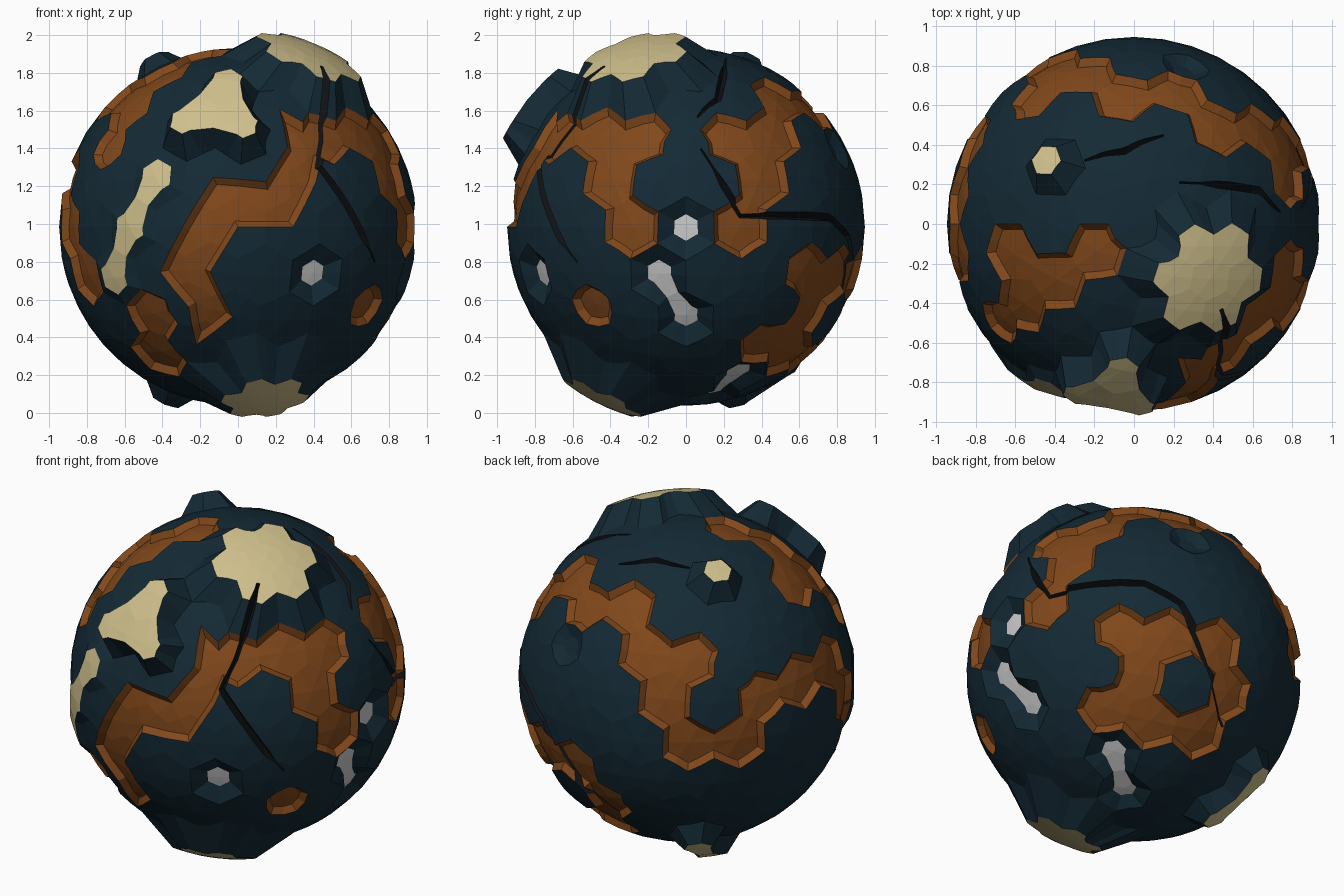
import bpy, bmesh
from math import sin, cos, radians, sqrt
from mathutils import Vector

if "Cube" in bpy.data.objects:
    bpy.data.objects.remove(bpy.data.objects["Cube"])

R, ZC = 0.947, 0.985


def material(name, rgb):
    m = bpy.data.materials.new(name)
    m.diffuse_color = (*rgb, 1)
    m.use_nodes = True
    m.node_tree.nodes["Principled BSDF"].inputs["Base Color"].default_value = m.diffuse_color
    return m


MATS = [material("dark_ground", (0.007, 0.023, 0.036)),
        material("orange_valley", (0.22, 0.065, 0.011)),
        material("cream_peak", (0.62, 0.52, 0.26)),
        material("white_basin", (0.75, 0.75, 0.72)),
        material("black_crack", (0.006, 0.007, 0.009))]


# View directions used to place features on the sphere
def view(az, el, ox=0, oy=0, s=1):
    a, e = radians(az), radians(el)
    c = Vector((cos(a) * cos(e), sin(a) * cos(e), sin(e)))
    r = Vector((-sin(a), cos(a), 0))
    return c, r, c.cross(r), ox, oy, s


VIEWS = {"front": view(-90, 0, 0, ZC), "right": view(0, 0, 0, ZC), "top": view(-90, 90),
         "back_left": view(125, 28, 689, 672, 181), "below": view(55, -28, 1134, 677, 177)}


def on_sphere(name, x, y):
    c, r, u, ox, oy, s = VIEWS[name]
    a, b = (x - ox) / s, (y - oy) / s
    if s > 1:
        b = -b
    return (a * r + b * u + sqrt(max(0, R * R - a * a - b * b)) * c).normalized()


def polar(az, lat):
    a, e = radians(az), radians(lat)
    return Vector((cos(a) * cos(e), sin(a) * cos(e), sin(e)))


# Coarse ball: its vertices are hexagon tile centres
coarse = bmesh.new()
bmesh.ops.create_icosphere(coarse, subdivisions=3, radius=1)
coarse.verts.ensure_lookup_table()
centres = [v.co.normalized() for v in coarse.verts]
tri_dirs = [f.calc_center_median().normalized() for f in coarse.faces]


def nearest(dirs, d):
    return max(range(len(dirs)), key=lambda i: dirs[i].dot(d))


# Fine ball: every coarse triangle split in six so hexagons and triangles can both be painted
bm = bmesh.new()
hub = [bm.verts.new(c * R) for c in centres]
mids = {e.index: bm.verts.new((e.verts[0].co + e.verts[1].co).normalized() * R)
        for e in coarse.edges}
cell, tri = {}, {}
for i, f in enumerate(list(coarse.faces)):
    mid_c = bm.verts.new(tri_dirs[i] * R)
    for lp in f.loops:
        a, b = lp.vert.index, lp.link_loop_next.vert.index
        m = mids[lp.edge.index]
        for verts, owner in (((hub[a], m, mid_c), a), ((m, hub[b], mid_c), b)):
            nf = bm.faces.new(verts)
            cell[nf], tri[nf] = owner, i
coarse.free()
used = set()


# Peaks and basins: tile groups lifted or sunk, with the top shrunk
def plateau(dirs, height, mat, pinch=0.55, shrink=0.0, ring=False):
    ids = {nearest(centres, d.normalized()) for d in dirs}
    if ring:
        c0 = centres[next(iter(ids))]
        ids |= {i for i, c in enumerate(centres) if c.dot(c0) > cos(radians(23))}
    faces = [f for f in cell if cell[f] in ids and f not in used]
    if not faces:
        return
    used.update(faces)
    bmesh.ops.inset_region(bm, faces=faces, thickness=0.002, use_even_offset=True)
    inner = set(faces)
    mid = sum((centres[i] for i in ids), Vector()) / len(ids)
    moves = {}
    for v in {v for f in faces for v in f.verts}:
        p = v.co / R
        if any(f not in inner for f in v.link_faces):
            own = {cell[f] for f in v.link_faces if f in inner}
            p = p.lerp(sum((centres[i] for i in own), Vector()) / len(own), pinch)
        moves[v] = p.lerp(mid, shrink).normalized() * (R + height)
    for v, p in moves.items():
        v.co = p
    for f in faces:
        f.material_index = mat


plateau([polar(-36, 61)], 0.105, 2, 0.0, 0.4, True)       # summit peak
plateau([polar(288, -61)], 0.098, 2, 0.0, 0.53, True)     # underside peak
plateau([polar(144, 58.3)], 0.10, 2)
tre = polar(262, 37)
plateau(sorted(centres, key=lambda c: -c.dot(tre))[:3], 0.13, 2)
plateau([polar(234, 0), on_sphere("front", -0.49, 1.25), on_sphere("front", -0.66, 0.72)],
        0.03, 2, 0.45)
plateau([polar(144, -60), polar(132, -44)], 0.09, 2)
plateau([polar(0, 0)], -0.06, 3)
plateau([on_sphere("right", -0.14, 0.73), on_sphere("right", 0, 0.5)], -0.06, 3)
plateau([polar(296, -16)], -0.06, 3)
plateau([polar(36, -74), polar(36, -58)], -0.05, 3)
plateau([on_sphere("back_left", 556, 665)], -0.04, 0)
plateau([on_sphere("below", 1190, 550)], -0.04, 0)

# Orange valleys made from hexagon tiles
HEX = {
    "right": [(-.62, 1.5), (-.4, 1.48), (-.15, 1.45), (.12, 1.45), (.35, 1.42), (.5, 1.6),
              (-.38, 1.2), (-.42, 1.0), (-.48, .55), (.5, 1.25), (.4, .9), (.55, .7), (.45, .45)],
    "front": [(-.68, 1.47), (-.55, 1.66), (-.92, .9), (-.85, .72), (-.4, .47), (-.35, .28)],
    "top": [(-.5, .68), (-.3, .77), (-.1, .68), (.1, .65), (.3, .62), (.45, .47), (.65, .42),
            (-.62, -.12), (-.45, -.27), (-.2, -.13), (-.6, -.45)],
    "back_left": [(570, 590), (625, 600), (642, 640), (690, 655), (665, 700), (690, 740),
                  (740, 742), (765, 700), (805, 680), (838, 690), (548, 770)],
    "below": [(1100, 650), (1140, 660), (1110, 700), (1155, 710), (1190, 715), (1170, 655),
              (1205, 640), (1230, 685)],
}
orange_cells = {nearest(centres, on_sphere(n, *p)) for n, pts in HEX.items() for p in pts}
# Zigzag front valley made from triangle tiles
ZIGZAG = [(.35, 1.5), (.38, 1.38), (.27, 1.3), (.28, 1.16), (.14, 1.07), (0, 1.15), (-.14, 1.08),
          (-.14, .92), (-.28, .84), (-.27, .69), (-.14, .62), (-.15, .45)]
orange_tris = {nearest(tri_dirs, on_sphere("front", *p)) for p in ZIGZAG}
valley = [f for f in cell if f not in used and (cell[f] in orange_cells or tri[f] in orange_tris)]
rim = bmesh.ops.inset_region(bm, faces=valley, thickness=0.03, depth=-0.035,
                             use_even_offset=True)["faces"]
for f in valley + rim:
    f.material_index = 1


def make_object(name, b):
    bmesh.ops.recalc_face_normals(b, faces=b.faces)
    me = bpy.data.meshes.new(name)
    b.to_mesh(me)
    b.free()
    for m in MATS:
        me.materials.append(m)
    ob = bpy.data.objects.new(name, me)
    bpy.context.collection.objects.link(ob)
    ob.location.z = ZC
    return ob


planet = make_object("planet", bm)

# Black cracks: wedge cutters following paths over the surface
CRACKS = [
    [(.40, -.39, .77), (.45, -.58, .6), (.46, -.68, .48), (.43, -.78, .32), (.57, -.74, .12),
     (.67, -.67, -.06), (.73, -.58, -.19)],
    [(.86, .08, .42), (.9, .2, .22), (.9, .3, .06), (.78, .52, .06), (.56, .76, .05),
     (.38, .87, -.06), (.18, .86, -.36), (-.07, .7, -.63)],
    [(-.25, .32, .85), (-.05, .37, .87), (.15, .45, .82)],
    [(.23, .21, .89), (.42, .2, .82), (.64, .17, .68), (.74, .06, .58)],
]
for i, path in enumerate(CRACKS):
    b = bmesh.new()
    pts = [Vector(p).normalized() for p in path]
    rings = []
    for k, n in enumerate(pts):
        t = pts[min(k + 1, len(pts) - 1)] - pts[max(k - 1, 0)]
        side = n.cross(t).normalized()
        w = 0.012 if k in (0, len(pts) - 1) else 0.05
        rings.append([b.verts.new(q) for q in (n * 0.85, n * 1.1 + side * w, n * 1.1 - side * w)])
    for p, q in zip(rings, rings[1:]):
        for j in range(3):
            b.faces.new((p[j], p[(j + 1) % 3], q[(j + 1) % 3], q[j]))
    b.faces.new(rings[0])
    b.faces.new(rings[-1])
    bmesh.ops.triangulate(b, faces=b.faces)
    for f in b.faces:
        f.material_index = 4
    cutter = make_object("crack_cutter_%d" % i, b)
    cutter.hide_render = True
    mod = planet.modifiers.new("crack", 'BOOLEAN')
    mod.operation, mod.solver, mod.object = 'DIFFERENCE', 'EXACT', cutter
    bpy.context.view_layer.objects.active = planet
    bpy.ops.object.modifier_apply(modifier=mod.name)
    bpy.data.objects.remove(cutter)
